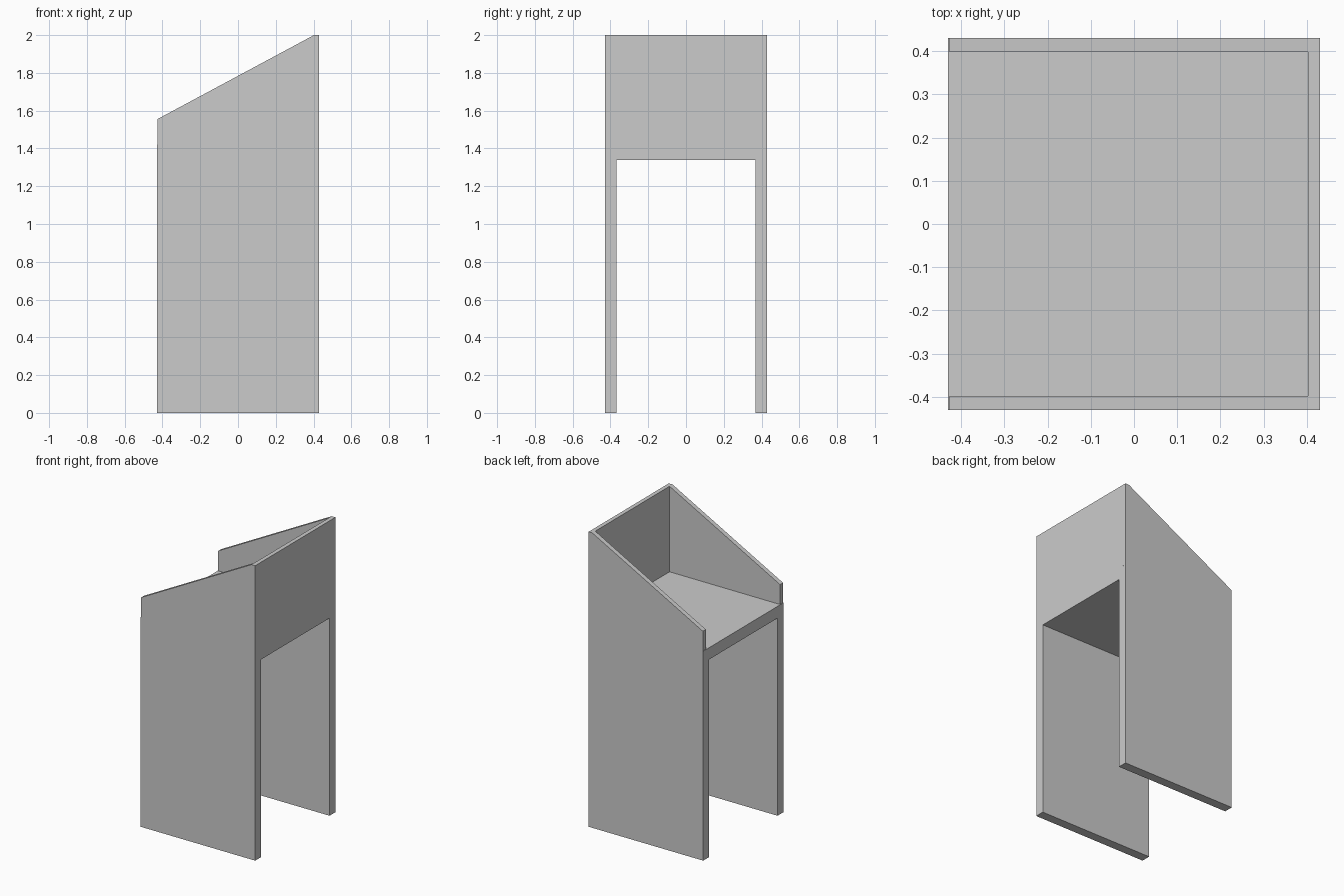
import bpy, bmesh
from mathutils import Vector

if "Cube" in bpy.data.objects:
    bpy.data.objects.remove(bpy.data.objects["Cube"])

HALF = 0.43      # half width and depth of the whole body
SHELF = 1.42     # top of the shelf
TOP = 2.0


def extrude_profile(name, points, offset):
    """Make a closed prism from a flat outline and an extrusion vector."""
    bm = bmesh.new()
    face = bm.faces.new([bm.verts.new(p) for p in points])
    res = bmesh.ops.extrude_face_region(bm, geom=[face])
    moved = [v for v in res["geom"] if isinstance(v, bmesh.types.BMVert)]
    bmesh.ops.translate(bm, verts=moved, vec=Vector(offset))
    bmesh.ops.recalc_face_normals(bm, faces=bm.faces)
    mesh = bpy.data.meshes.new(name)
    bm.to_mesh(mesh)
    bm.free()
    obj = bpy.data.objects.new(name, mesh)
    bpy.context.collection.objects.link(obj)
    return obj


# Two slab legs joined by the shelf: an upside-down U run along x
leg_in, under = 0.367, 1.34
u_shape = [(-HALF, 0), (-leg_in, 0), (-leg_in, under), (leg_in, under),
           (leg_in, 0), (HALF, 0), (HALF, SHELF), (-HALF, SHELF)]
extrude_profile("legs_and_shelf", [(-HALF, y, z) for y, z in u_shape],
                (2 * HALF, 0, 0))

# Sloping side panels above the shelf
wall_in, front_x, back_in = 0.398, -0.427, 0.402
slope = [(front_x, SHELF), (HALF, SHELF), (HALF, TOP),
         (back_in, TOP), (front_x, 1.555)]
for name, y in (("side_panel_front", -HALF), ("side_panel_back", wall_in)):
    extrude_profile(name, [(x, y, z) for x, z in slope],
                    (0, HALF - wall_in, 0))

# Tall end panel fitted between the side panels
end = [(-wall_in, SHELF), (wall_in, SHELF), (wall_in, TOP), (-wall_in, TOP)]
extrude_profile("end_panel", [(back_in, y, z) for y, z in end],
                (HALF - back_in, 0, 0))
